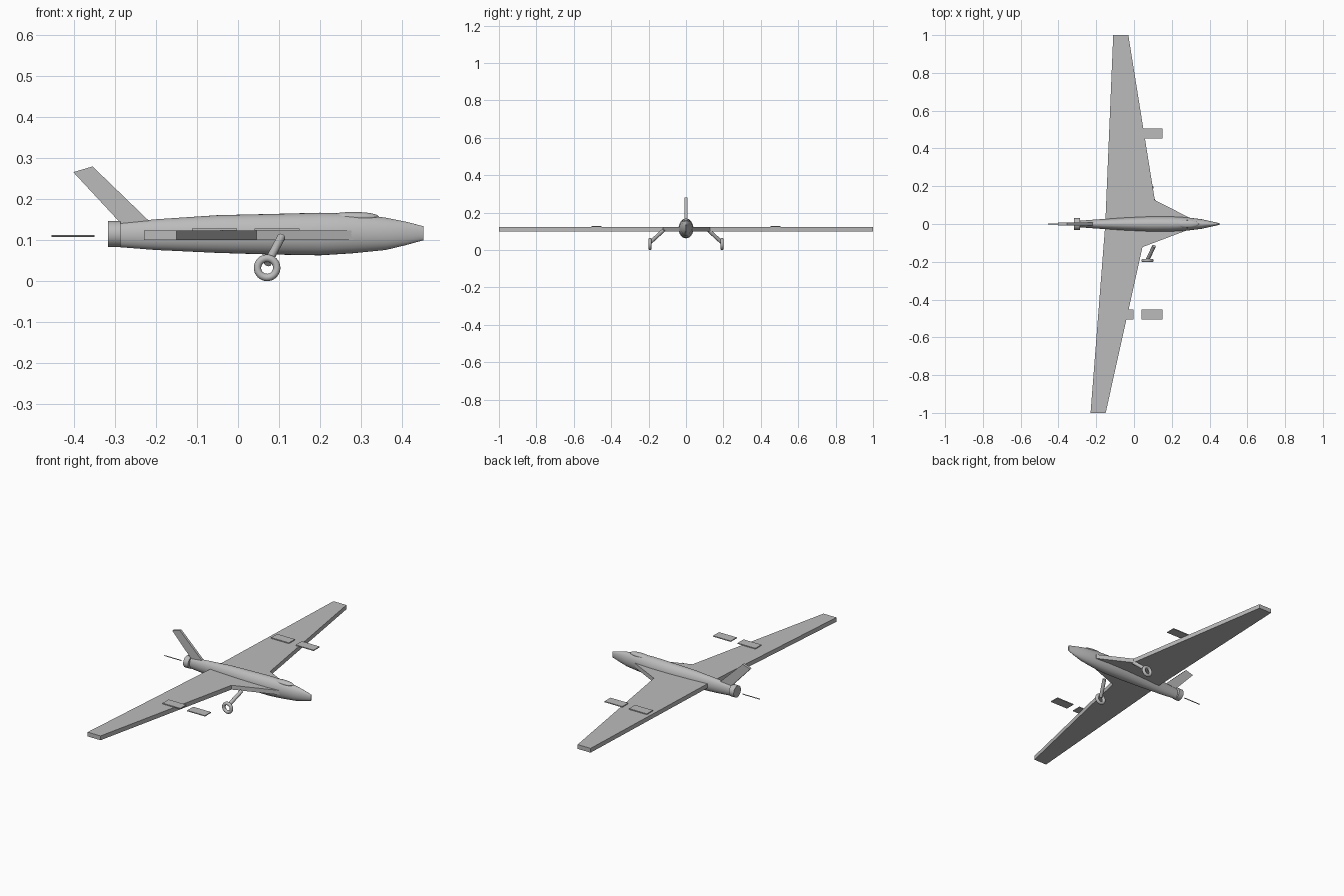
import bpy, bmesh, math
from mathutils import Vector

cube = bpy.data.objects.get("Cube")
if cube:
    bpy.data.objects.remove(cube, do_unlink=True)

grey = bpy.data.materials.new("plain grey")
grey.use_nodes = True
grey.diffuse_color = (0.5, 0.5, 0.5, 1)
grey.node_tree.nodes["Principled BSDF"].inputs["Base Color"].default_value = (0.5, 0.5, 0.5, 1)


def finish(name, bm, smooth=False):
    """Turn a bmesh into a grey object."""
    bmesh.ops.recalc_face_normals(bm, faces=bm.faces)
    mesh = bpy.data.meshes.new(name)
    bm.to_mesh(mesh)
    bm.free()
    mesh.materials.append(grey)
    obj = bpy.data.objects.new(name, mesh)
    bpy.context.collection.objects.link(obj)
    if smooth:
        bpy.ops.object.select_all(action="DESELECT")
        obj.select_set(True)
        bpy.context.view_layer.objects.active = obj
        bpy.ops.object.shade_smooth_by_angle(angle=math.radians(35))
    return obj


def slab(name, outline, offset):
    """Extrude a flat outline along an offset."""
    bm = bmesh.new()
    face = bm.faces.new([bm.verts.new(p) for p in outline])
    moved = bmesh.ops.extrude_face_region(bm, geom=[face], use_keep_orig=True)
    verts = [v for v in moved["geom"] if isinstance(v, bmesh.types.BMVert)]
    bmesh.ops.translate(bm, verts=verts, vec=offset)
    return finish(name, bm)


def loft(name, sections, sides=32):
    """Skin elliptical sections (x, half width, bottom, top) along x."""
    bm = bmesh.new()
    rings = []
    for x, w, lo, hi in sections:
        mid, h = (lo + hi) / 2, (hi - lo) / 2
        angles = [math.tau * i / sides for i in range(sides)]
        rings.append([bm.verts.new((x, w * math.cos(a), mid + h * math.sin(a))) for a in angles])
    for a, b in zip(rings, rings[1:]):
        for i in range(sides):
            j = (i + 1) % sides
            bm.faces.new((a[i], a[j], b[j], b[i]))
    bm.faces.new(rings[0])
    bm.faces.new(rings[-1])
    return finish(name, bm, True)


def rod(name, start, end, radius, sides=16):
    """Cylinder between two points."""
    a, b = Vector(start), Vector(end)
    bm = bmesh.new()
    bmesh.ops.create_cone(bm, cap_ends=True, segments=sides, radius1=radius,
                          radius2=radius, depth=(b - a).length)
    turn = (b - a).to_track_quat("Z", "Y").to_matrix().to_4x4()
    bmesh.ops.transform(bm, matrix=turn, verts=bm.verts)
    bmesh.ops.translate(bm, verts=bm.verts, vec=(a + b) / 2)
    return finish(name, bm, True)


# Fuselage, exhaust ring and canopy
loft("fuselage", [
    (-0.29, 0.017, 0.083, 0.143), (-0.2, 0.024, 0.076, 0.151),
    (-0.05, 0.034, 0.069, 0.161), (0.08, 0.04, 0.065, 0.164),
    (0.2, 0.04, 0.063, 0.167), (0.28, 0.035, 0.068, 0.165),
    (0.36, 0.025, 0.076, 0.155), (0.41, 0.014, 0.088, 0.145),
    (0.453, 0.004, 0.1, 0.134)])
rod("exhaust_ring", (-0.317, 0, 0.115), (-0.287, 0, 0.115), 0.032, 32)

bm = bmesh.new()
bmesh.ops.create_uvsphere(bm, u_segments=24, v_segments=12, radius=1)
bmesh.ops.scale(bm, vec=(0.062, 0.02, 0.012), verts=bm.verts)
bmesh.ops.translate(bm, vec=(0.282, 0, 0.157), verts=bm.verts)
finish("canopy", bm, True)

# One-piece wing with leading edge strakes
outline = [(-0.11, 1), (-0.03, 1), (0.11, 0.127), (0.29, 0.035), (0.29, -0.03),
           (0.045, -0.122), (-0.15, -1), (-0.23, -1), (-0.152, 0)]
slab("wing", [(x, y, 0.1) for x, y in outline], (0, 0, 0.024))

# Swept tail fin and rear probe
fin = [(-0.285, 0.14), (-0.21, 0.14), (-0.355, 0.28), (-0.402, 0.266)]
slab("tail_fin", [(x, -0.007, z) for x, z in fin], (0, 0.014, 0))
rod("rear_probe", (-0.455, 0, 0.11), (-0.35, 0, 0.11), 0.0025, 8)

for side, s in (("left", 1), ("right", -1)):
    # Thin plates on and ahead of the wing
    for place, x in (("rear", -0.112), ("front", 0.04)):
        plate = [(x, 0.453), (x + 0.11, 0.453), (x + 0.11, 0.506), (x, 0.506)]
        slab(f"{side}_{place}_plate", [(px, s * py, 0.124) for px, py in plate], (0, 0, 0.005))

    # Splayed landing gear leg and wheel
    rod(f"{side}_gear_leg", (0.106, s * 0.118, 0.108), (0.072, s * 0.188, 0.044), 0.01)
    bpy.ops.mesh.primitive_torus_add(
        major_segments=32, minor_segments=14, major_radius=0.0235, minor_radius=0.009,
        location=(0.071, s * 0.193, 0.0325), rotation=(math.pi / 2, 0, 0))
    wheel = bpy.context.object
    wheel.name = f"{side}_wheel"
    wheel.data.materials.append(grey)
    bpy.ops.object.shade_smooth_by_angle(angle=math.radians(60))
